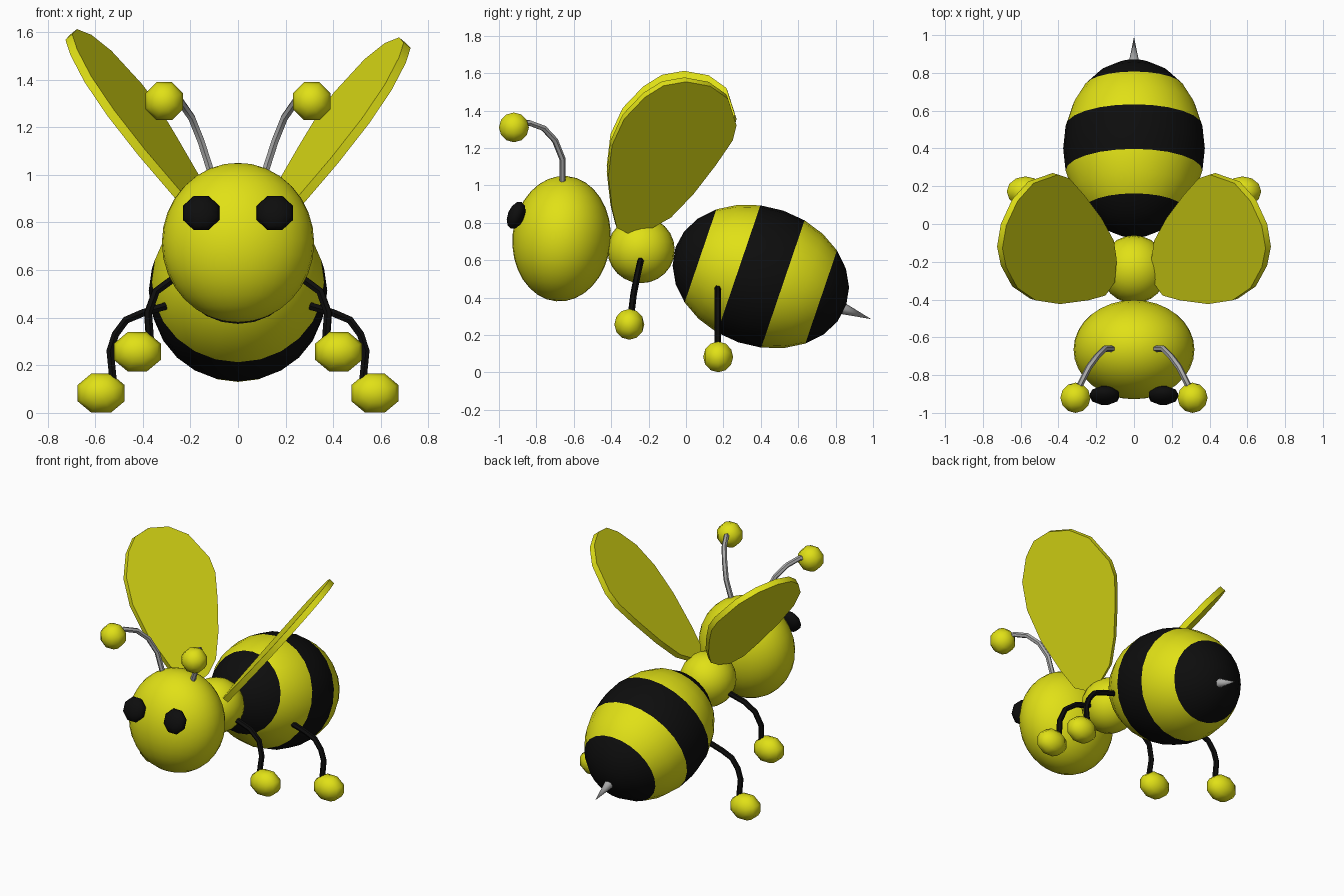
import bpy, bmesh, math
from mathutils import Vector, Matrix

if "Cube" in bpy.data.objects:
    bpy.data.objects.remove(bpy.data.objects["Cube"])


def material(name, rgb):
    m = bpy.data.materials.new(name)
    m.diffuse_color = (*rgb, 1)
    m.use_nodes = True
    m.node_tree.nodes["Principled BSDF"].inputs["Base Color"].default_value = m.diffuse_color
    return m


YELLOW = material("yellow", (0.75, 0.75, 0.008))
BLACK = material("black", (0.004, 0.004, 0.004))
GREY = material("grey", (0.4, 0.4, 0.4))


def finish(name, bm, mats, angle=50):
    bmesh.ops.recalc_face_normals(bm, faces=bm.faces[:])
    mesh = bpy.data.meshes.new(name)
    bm.to_mesh(mesh)
    bm.free()
    ob = bpy.data.objects.new(name, mesh)
    bpy.context.collection.objects.link(ob)
    for m in mats:
        mesh.materials.append(m)
    smooth(ob, angle)
    return ob


def smooth(ob, angle):
    bpy.ops.object.select_all(action='DESELECT')
    ob.select_set(True)
    bpy.context.view_layer.objects.active = ob
    bpy.ops.object.shade_smooth_by_angle(angle=math.radians(angle))


def ellipsoid(name, center, radii, mats, segs=32, rings=16, tilt=0, spin=0, band=None):
    """Sphere scaled to radii, pole spun then tilted about x; band picks a material by pole height."""
    bm = bmesh.new()
    bmesh.ops.create_uvsphere(bm, u_segments=segs, v_segments=rings, radius=1)
    if band:
        for f in bm.faces:
            f.material_index = band(f.calc_center_median().z)
    m = (Matrix.Translation(center) @ Matrix.Rotation(math.radians(tilt), 4, 'X')
         @ Matrix.Diagonal((*radii, 1)) @ Matrix.Rotation(math.radians(spin), 4, 'Z'))
    bm.transform(m)
    return finish(name, bm, mats, 70)


def tube(name, points, radius, mat):
    cu = bpy.data.curves.new(name, 'CURVE')
    cu.dimensions = '3D'
    cu.bevel_depth = radius
    cu.bevel_resolution = 1
    cu.use_fill_caps = True
    sp = cu.splines.new('POLY')
    sp.points.add(len(points) - 1)
    for p, co in zip(sp.points, points):
        p.co = (*co, 1)
    ob = bpy.data.objects.new(name, cu)
    bpy.context.collection.objects.link(ob)
    cu.materials.append(mat)
    bpy.ops.object.select_all(action='DESELECT')
    ob.select_set(True)
    bpy.context.view_layer.objects.active = ob
    bpy.ops.object.convert(target='MESH')
    smooth(bpy.context.object, 50)


# Body: head, thorax and striped abdomen
ellipsoid("head", (0, -0.665, 0.715), (0.32, 0.263, 0.336), [YELLOW], tilt=-5)
ellipsoid("thorax", (0, -0.24, 0.655), (0.178, 0.18, 0.178), [YELLOW], 24, 12)


def stripes(t):
    # black nose cap, middle band and tail cap
    return 1 if abs(t) > 0.7071 or abs(t) < 0.2588 else 0


ellipsoid("abdomen", (0, 0.4, 0.513), (0.375, 0.372, 0.482), [YELLOW, BLACK],
          24, 12, tilt=-90 - 18.8, band=stripes)

# Stinger: cone pointing back and down
base, tip = Vector((0, 0.83, 0.345)), Vector((0, 0.99, 0.285))
bm = bmesh.new()
bmesh.ops.create_cone(bm, cap_ends=True, segments=8, radius1=0.033, radius2=0, depth=(tip - base).length)
bm.transform(Matrix.Translation((base + tip) / 2) @ (tip - base).to_track_quat('Z', 'Y').to_matrix().to_4x4())
finish("stinger", bm, [GREY])

# Wing outline seen from above; height follows a sloping plane
WING = [(0.18, -0.37), (0.27, -0.395), (0.42, -0.415), (0.55, -0.395), (0.645, -0.33),
        (0.705, -0.22), (0.725, -0.12), (0.705, 0.0), (0.645, 0.13), (0.56, 0.225),
        (0.43, 0.27), (0.37, 0.25), (0.29, 0.16), (0.20, 0.04), (0.135, -0.08),
        (0.12, -0.18), (0.13, -0.30)]
WING_NORMAL = Vector((-1.22, -0.38, 1)).normalized()


def wing(name, side, lift):
    bm = bmesh.new()
    low = [Vector((x, y, 0.89 + lift + 1.22 * (x - 0.27) + 0.38 * (y + 0.39))) for x, y in WING]
    rings = []
    for off in (0, 0.038):
        pts = [p + WING_NORMAL * off for p in low]
        rings.append([bm.verts.new((p.x * side, p.y, p.z)) for p in pts])
        bm.faces.new(rings[-1])
    n = len(low)
    for i in range(n):
        j = (i + 1) % n
        bm.faces.new((rings[0][i], rings[0][j], rings[1][j], rings[1][i]))
    finish(name, bm, [YELLOW], 40)


wing("right_wing", 1, -0.015)
wing("left_wing", -1, 0.02)

# Paired parts
ANTENNA = [(0.11, -0.66, 1.0), (0.155, -0.66, 1.14), (0.195, -0.70, 1.24),
           (0.24, -0.76, 1.305), (0.28, -0.84, 1.335), (0.31, -0.90, 1.32)]
FRONT_LEG = [(0.12, -0.24, 0.61), (0.27, -0.25, 0.565), (0.345, -0.262, 0.51),
             (0.378, -0.28, 0.42), (0.368, -0.297, 0.28)]
REAR_LEG = [(0.30, 0.17, 0.45), (0.40, 0.17, 0.42), (0.47, 0.17, 0.39),
            (0.515, 0.17, 0.33), (0.537, 0.17, 0.26), (0.522, 0.17, 0.11)]

for side, label in ((1, "right"), (-1, "left")):
    def flip(pts):
        return [(x * side, y, z) for x, y, z in pts]

    ellipsoid(label + "_eye", (0.155 * side, -0.908, 0.84), (0.083, 0.083, 0.045), [BLACK],
              8, 6, tilt=68, spin=22.5)
    tube(label + "_antenna", flip(ANTENNA), 0.017, GREY)
    ellipsoid(label + "_antenna_ball", (0.31 * side, -0.92, 1.31), (0.086, 0.086, 0.08), [YELLOW],
              8, 6, tilt=90, spin=22.5)
    tube(label + "_front_leg", flip(FRONT_LEG), 0.018, BLACK)
    ellipsoid(label + "_front_foot", (0.423 * side, -0.303, 0.257), (0.107, 0.089, 0.08), [YELLOW],
              8, 6, tilt=90, spin=22.5)
    tube(label + "_rear_leg", flip(REAR_LEG), 0.018, BLACK)
    ellipsoid(label + "_rear_foot", (0.575 * side, 0.172, 0.083), (0.107, 0.089, 0.08), [YELLOW],
              8, 6, tilt=90, spin=22.5)
